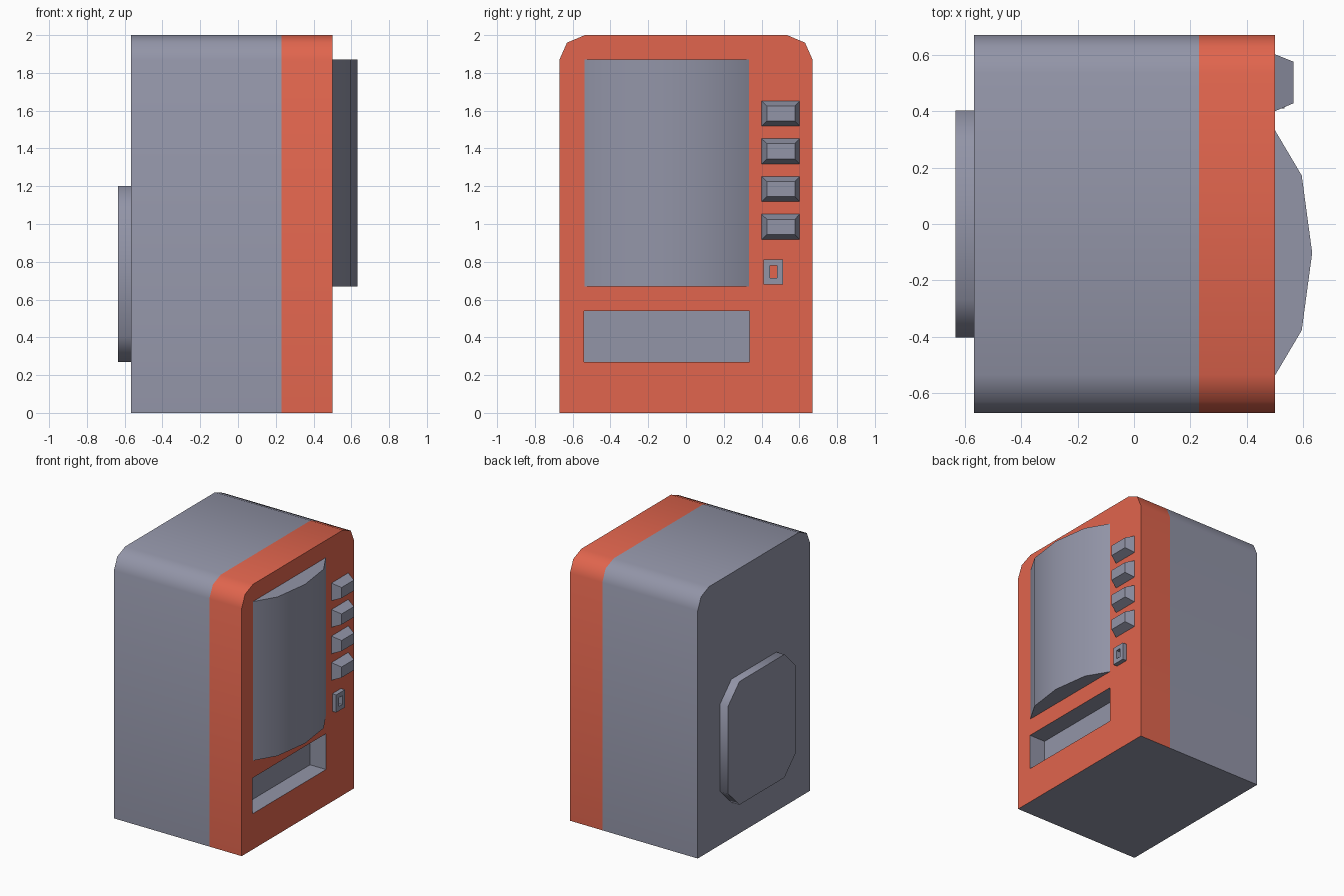
import bpy, bmesh, math

if "Cube" in bpy.data.objects:
    bpy.data.objects.remove(bpy.data.objects["Cube"])


def material(name, rgb):
    m = bpy.data.materials.new(name)
    m.diffuse_color = (*rgb, 1)
    m.use_nodes = True
    m.node_tree.nodes["Principled BSDF"].inputs["Base Color"].default_value = m.diffuse_color
    return m


GREY = material("steel grey", (0.29, 0.30, 0.39))
ORANGE = material("orange red", (0.75, 0.13, 0.075))
FRONT = 0.5


def rect(x, y0, y1, z0, z1):
    return [(x, y0, z0), (x, y1, z0), (x, y1, z1), (x, y0, z1)]


def loft(bm, loops, start=True, end=True):
    """Join equal-length loops with quads, optionally capping the ends."""
    rings = [[bm.verts.new(p) for p in loop] for loop in loops]
    n = len(rings[0])
    faces = [bm.faces.new((a[i], a[(i + 1) % n], b[(i + 1) % n], b[i]))
             for a, b in zip(rings, rings[1:]) for i in range(n)]
    if start:
        faces.append(bm.faces.new(rings[0]))
    if end:
        faces.append(bm.faces.new(rings[-1]))
    return rings, faces


def finish(bm, name, mats=(GREY,)):
    bmesh.ops.recalc_face_normals(bm, faces=bm.faces[:])
    me = bpy.data.meshes.new(name)
    bm.to_mesh(me)
    bm.free()
    for m in mats:
        me.materials.append(m)
    me.shade_smooth()
    me.set_sharp_from_angle(angle=math.radians(50))
    ob = bpy.data.objects.new(name, me)
    bpy.context.collection.objects.link(ob)
    return ob


def solid(name, loops, start=True, end=True):
    bm = bmesh.new()
    loft(bm, loops, start, end)
    return finish(bm, name)


# Cabinet: rounded-top profile, with a recessed tray in the orange front
half = [(0.67, 0), (0.67, 1.87), (0.63, 1.96), (0.535, 2.0)]
profile = half + [(-y, z) for y, z in reversed(half)]
bm = bmesh.new()
rings, _ = loft(bm, [[(x, y, z) for y, z in profile] for x in (-0.567, 0.23, FRONT)], end=False)
tray_rings, tray = loft(bm, [rect(x, -0.54, 0.335, 0.27, 0.54) for x in (FRONT, FRONT - 0.133)], start=False)
border = [bm.edges.get((r[i], r[i - 1])) for r in (rings[-1], tray_rings[0]) for i in range(len(r))]
bmesh.ops.triangle_fill(bm, edges=border, use_beauty=True, normal=(1, 0, 0))
for f in bm.faces:
    c = f.calc_center_median()
    f.material_index = int(c.x > 0.23 and c.z > 0.001 and f not in tray)
finish(bm, "cabinet", (GREY, ORANGE))

# Bowed display window
bow = [(0.5, -0.5375), (0.595, -0.377), (0.632, -0.1025), (0.595, 0.172), (0.5, 0.3325)]
solid("display_window", [[(x, y, z) for x, y in bow] for z in (0.67, 1.87)])

# Tapered selection buttons
for i in range(4):
    z = 0.985 + 0.2 * i
    solid(f"button_{i + 1}", [rect(FRONT, 0.40, 0.602, z - 0.067, z + 0.067),
                              rect(0.565, 0.428, 0.576, z - 0.04, z + 0.04)])

# Coin plate with an open slot
outer, inner = (0.41, 0.514, 0.68, 0.813), (0.444, 0.482, 0.713, 0.78)
solid("coin_plate", [rect(FRONT, *outer), rect(0.533, *outer),
                     rect(0.533, *inner), rect(FRONT, *inner)], False, False)

# Rear service panel with cut corners
w, h, c = 0.403, 0.465, 0.135
octagon = [(w, h - c), (w - c, h), (c - w, h), (-w, h - c),
           (-w, c - h), (c - w, -h), (w - c, -h), (w, c - h)]
solid("rear_panel", [[(x, y, z + 0.735) for y, z in octagon] for x in (-0.567, -0.634)])
